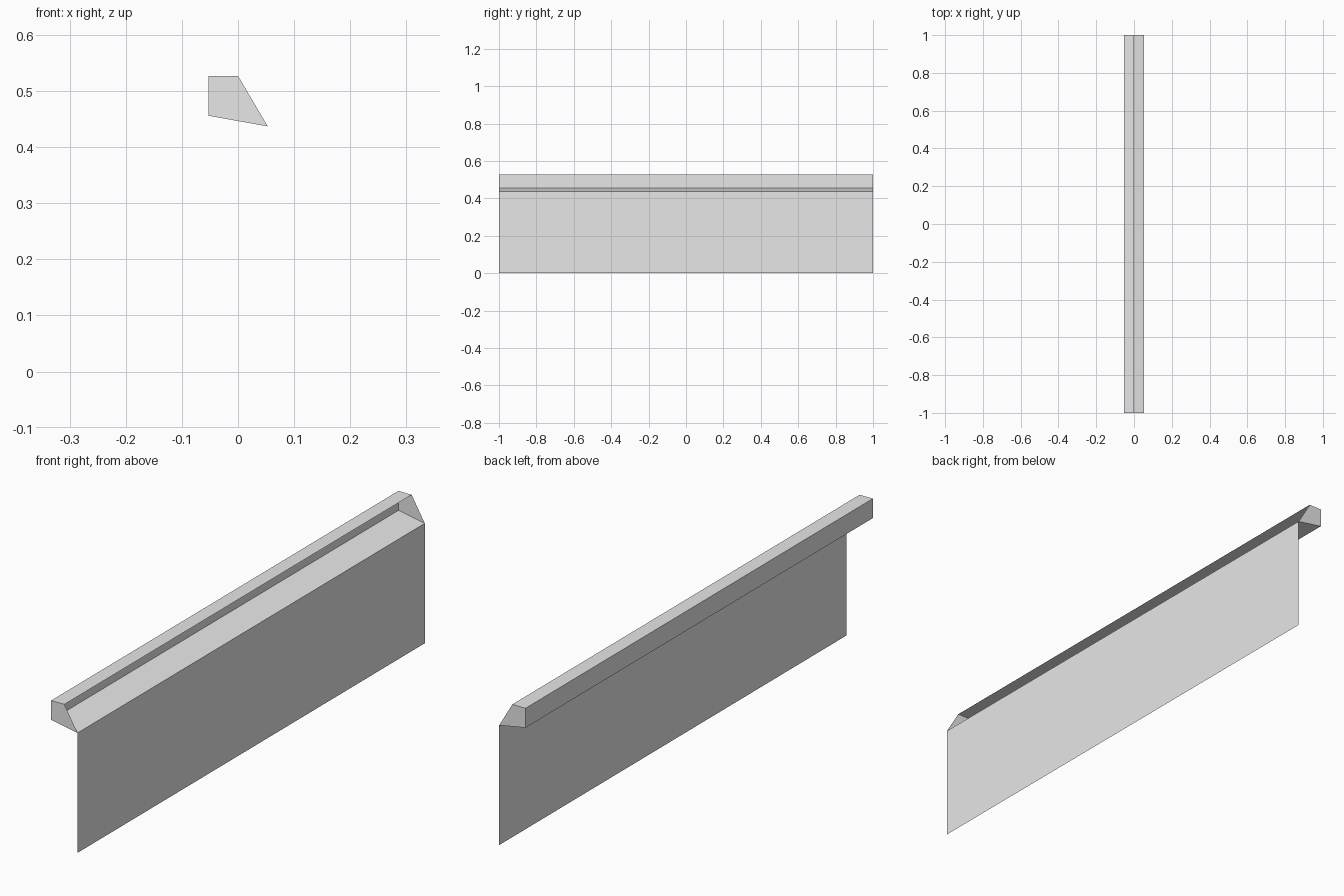
import bpy
import bmesh

cube = bpy.data.objects.get("Cube")
if cube:
    bpy.data.objects.remove(cube, do_unlink=True)

HALF = 1.0  # half of the length along y

# Single plain grey
grey = bpy.data.materials.new("plain_grey")
grey.use_nodes = True
colour = (0.8, 0.8, 0.8, 1)
grey.diffuse_color = colour
grey.node_tree.nodes["Principled BSDF"].inputs["Base Color"].default_value = colour

# Cross-section of the trough in x, z: top lip, back wall, sloping floor
lip = (0.0, 0.527)
top_back = (-0.053, 0.527)
low_back = (-0.053, 0.456)
floor_edge = (0.053, 0.437)
foot = (0.053, 0.0)


def sheet(name, profile, caps=False):
    """Sweep an open profile along y as a thin sheet, with optional end plates."""
    bm = bmesh.new()
    front, back = [[bm.verts.new((x, y, z)) for x, z in profile]
                   for y in (-HALF, HALF)]
    for i in range(len(profile) - 1):
        bm.faces.new((front[i], front[i + 1], back[i + 1], back[i]))
    if caps:
        bm.faces.new(front[::-1])
        bm.faces.new(back)
    bmesh.ops.recalc_face_normals(bm, faces=bm.faces)
    mesh = bpy.data.meshes.new(name)
    bm.to_mesh(mesh)
    bm.free()
    mesh.materials.append(grey)
    obj = bpy.data.objects.new(name, mesh)
    bpy.context.collection.objects.link(obj)
    return obj


# Trough open along its slanted side, closed at both ends
sheet("trough", [lip, top_back, low_back, floor_edge], caps=True)

# Flat panel hanging from the outer edge of the trough floor
sheet("hanging_panel", [floor_edge, foot])
